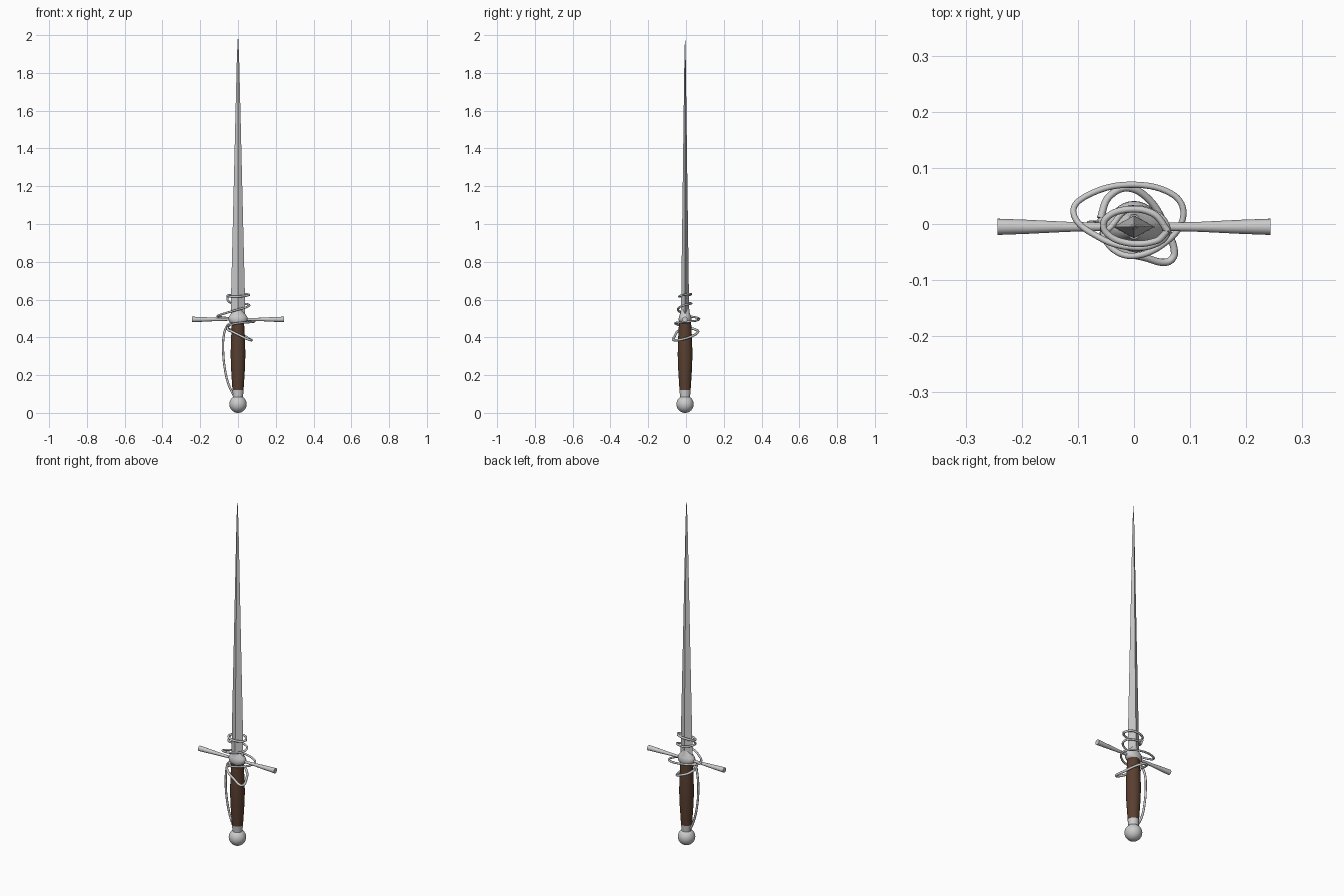
import bpy, bmesh, math
from mathutils import Vector

CY = -0.005  # sword axis in y


def finish(name, bm, angle=None, color=None):
    bmesh.ops.recalc_face_normals(bm, faces=bm.faces)
    me = bpy.data.meshes.new(name)
    bm.to_mesh(me)
    bm.free()
    ob = bpy.data.objects.new(name, me)
    bpy.context.collection.objects.link(ob)
    if angle:
        bpy.ops.object.select_all(action='DESELECT')
        ob.select_set(True)
        bpy.context.view_layer.objects.active = ob
        bpy.ops.object.shade_smooth_by_angle(angle=math.radians(angle))
    if color:
        mat = bpy.data.materials.new(name)
        mat.diffuse_color = color
        me.materials.append(mat)
    return ob


def loft(name, sections, sides, axis='Z', angle=None, color=None):
    """Sections are (position along axis, half width, half depth)."""
    bm = bmesh.new()
    rings = []
    for t, a, b in sections:
        ring = []
        for i in range(sides):
            u = 2 * math.pi * i / sides
            p, q = a * math.cos(u), b * math.sin(u)
            ring.append(bm.verts.new((p, q + CY, t) if axis == 'Z' else (t, p + CY, q + 0.495)))
        rings.append(ring)
    for r0, r1 in zip(rings, rings[1:]):
        for i in range(sides):
            j = (i + 1) % sides
            bm.faces.new((r0[i], r0[j], r1[j], r1[i]))
    bm.faces.new(rings[0])
    bm.faces.new(rings[-1])
    return finish(name, bm, angle, color)


def wire(name, points, radius):
    cu = bpy.data.curves.new(name, 'CURVE')
    cu.dimensions = '3D'
    cu.bevel_depth = radius
    cu.bevel_resolution = 3
    cu.resolution_u = 10
    cu.use_fill_caps = True
    sp = cu.splines.new('BEZIER')
    sp.bezier_points.add(len(points) - 1)
    last = len(points) - 1
    for i, (bp, p) in enumerate(zip(sp.bezier_points, points)):
        # smooth tangents through neighbouring points
        here = Vector(p)
        prev, nxt = Vector(points[max(i - 1, 0)]), Vector(points[min(i + 1, last)])
        d = (nxt - prev).normalized()
        bp.co = here
        bp.handle_left = here - d * (here - prev).length * 0.36
        bp.handle_right = here + d * (nxt - here).length * 0.36
    ob = bpy.data.objects.new(name, cu)
    bpy.context.collection.objects.link(ob)
    return ob


# Blade: diamond section tapering to a point
loft("blade", [(0.49, 0.038, 0.021), (0.65, 0.036, 0.02), (1.2, 0.0225, 0.0125),
               (1.7, 0.0105, 0.006), (1.88, 0.006, 0.0035), (2.0, 0.0003, 0.0003)], 4)

# Grip and its collar
loft("grip", [(0.115, 0.029, 0.029), (0.16, 0.032, 0.032), (0.24, 0.037, 0.037),
              (0.31, 0.039, 0.039), (0.39, 0.037, 0.037), (0.48, 0.032, 0.032)],
     24, angle=40, color=(0.10, 0.05, 0.03, 1))
loft("grip_collar", [(0.08, 0.026, 0.026), (0.12, 0.0295, 0.0295)], 24, angle=40)

# Pommel
bm = bmesh.new()
bmesh.ops.create_uvsphere(bm, u_segments=32, v_segments=16, radius=0.046)
bmesh.ops.translate(bm, verts=bm.verts, vec=(0, CY, 0.046))
finish("pommel", bm, 40)

# Guard block and flared crossguard
loft("guard_block", [(0.474, 0.034, 0.028), (0.483, 0.047, 0.033), (0.5, 0.052, 0.034),
                     (0.513, 0.047, 0.031), (0.53, 0.032, 0.024), (0.553, 0.013, 0.022)],
     24, angle=50)
loft("crossguard", [(s * x, r, r) for s, x, r in
                    ((-1, 0.243, 0.0145), (-1, 0.19, 0.0125), (-1, 0.12, 0.009), (-1, 0.05, 0.007),
                     (1, 0.05, 0.007), (1, 0.12, 0.009), (1, 0.19, 0.0125), (1, 0.243, 0.0145))],
     20, axis='X', angle=40)

# Swept rings: one ring round the blade, winding down to the grip
wire("upper_ring", [(0.06, -0.012, 0.625), (0.035, 0.018, 0.63), (-0.01, 0.026, 0.628),
                    (-0.05, 0.01, 0.622), (-0.05, -0.015, 0.618), (-0.01, -0.034, 0.616),
                    (0.04, -0.03, 0.62), (0.06, -0.012, 0.625)], 0.006)
wire("middle_sweep", [(-0.055, 0.005, 0.615), (-0.05, -0.012, 0.59), (-0.01, 0.026, 0.58),
                      (0.04, 0.018, 0.577), (0.06, -0.01, 0.57), (0.045, -0.033, 0.56),
                      (0.0, -0.042, 0.547), (-0.06, -0.025, 0.53), (-0.108, 0.02, 0.512),
                      (-0.075, 0.055, 0.505), (0.0, 0.07, 0.497), (0.07, 0.052, 0.488),
                      (0.088, 0.015, 0.484), (0.06, -0.03, 0.48), (0.0, -0.057, 0.475),
                      (-0.045, -0.038, 0.465), (-0.06, 0.01, 0.452)], 0.0055)
wire("lower_sweep", [(-0.06, 0.01, 0.452), (-0.045, 0.048, 0.442), (-0.01, 0.064, 0.43),
                     (0.03, 0.04, 0.41), (0.058, -0.01, 0.392), (0.072, -0.052, 0.385),
                     (0.058, -0.068, 0.388), (0.02, -0.06, 0.405), (-0.03, -0.046, 0.43),
                     (-0.055, -0.02, 0.445), (-0.04, 0.0, 0.475)], 0.0065)

# Knuckle bow down to the pommel
wire("knuckle_bow", [(-0.035, CY, 0.48), (-0.06, CY, 0.457), (-0.075, 0, 0.41), (-0.079, 0, 0.34),
                     (-0.072, 0, 0.25), (-0.053, 0, 0.16), (-0.02, CY, 0.085)], 0.006)
